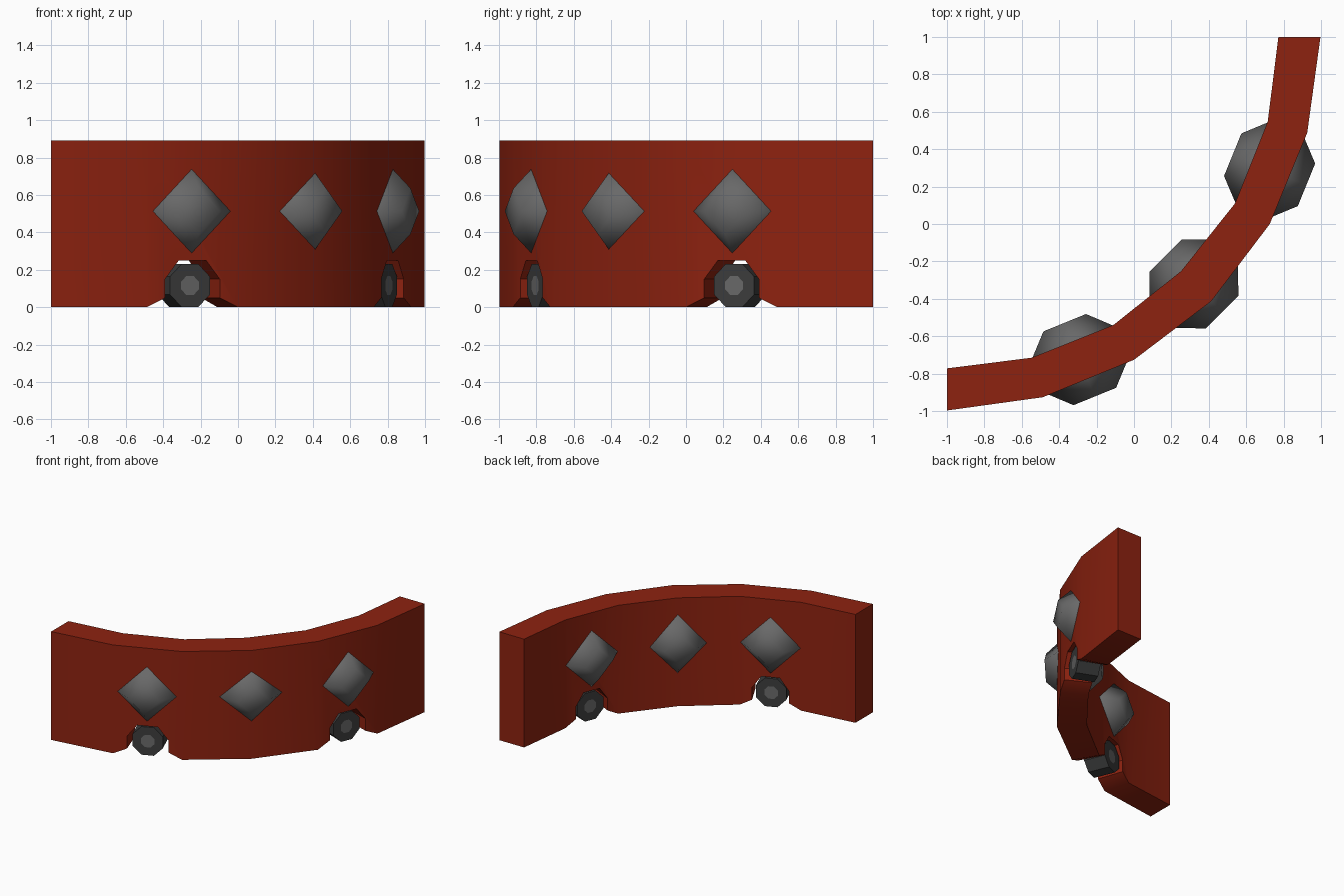
import bpy, bmesh, math
from mathutils import Vector, Matrix

if "Cube" in bpy.data.objects:
    bpy.data.objects.remove(bpy.data.objects["Cube"])

def material(name, rgb):
    m = bpy.data.materials.new(name)
    m.diffuse_color = (*rgb, 1)
    m.use_nodes = True
    m.node_tree.nodes["Principled BSDF"].inputs["Base Color"].default_value = m.diffuse_color
    return m

RED = material("brick red", (0.27, 0.016, 0.005))
STEEL = material("steel grey", (0.14, 0.14, 0.14))
RUBBER = material("dark rubber", (0.045, 0.046, 0.046))

def make_object(name, bm, mats, angle=None, matrix=None):
    bmesh.ops.remove_doubles(bm, verts=bm.verts, dist=0.0005)
    bmesh.ops.recalc_face_normals(bm, faces=bm.faces)
    me = bpy.data.meshes.new(name)
    bm.to_mesh(me)
    bm.free()
    for m in mats:
        me.materials.append(m)
    ob = bpy.data.objects.new(name, me)
    bpy.context.collection.objects.link(ob)
    if matrix:
        ob.matrix_world = matrix
    if angle is not None:
        bpy.ops.object.select_all(action='DESELECT')
        ob.select_set(True)
        bpy.context.view_layer.objects.active = ob
        bpy.ops.object.shade_smooth_by_angle(angle=math.radians(angle))
    return ob

def loft(rings):
    """Join closed rings of points and cap both ends."""
    bm = bmesh.new()
    loops = [[bm.verts.new(p) for p in r] for r in rings]
    n = len(loops[0])
    for a, b in zip(loops, loops[1:]):
        for i in range(n):
            j = (i + 1) % n
            bm.faces.new((a[i], a[j], b[j], b[i]))
    bm.faces.new(loops[0])
    bm.faces.new(loops[-1])
    return bm

def mirrored(half, mid):
    """Complete a path that is symmetric about the x = -y diagonal."""
    return half + [mid] + [(-y, -x) for x, y in reversed(half)]

outer = mirrored([(-1, -0.997), (-0.487, -0.926), (0, -0.726)], (0.413, -0.413))
inner = mirrored([(-1, -0.772), (-0.547, -0.715), (-0.11, -0.54)], (0.252, -0.252))
HEIGHT = 0.89
ARCH = [(0, 0), (0.2, 0.05), (0.2, 0.15), (0.35, 0.25),
        (0.65, 0.25), (0.8, 0.15), (0.8, 0.05), (1, 0)]
ARCHED = (1, 4)  # wall segments with a wheel arch

# Curved wall with two wheel arches
bm = bmesh.new()
last = len(outer) - 2
for s in range(last + 1):
    lower = ARCH if s in ARCHED else [(0, 0), (1, 0)]
    profile = lower + [(1, HEIGHT), (0, HEIGHT)]
    sides = []
    for path in (outer, inner):
        a, b = Vector(path[s]), Vector(path[s + 1])
        sides.append([bm.verts.new((*a.lerp(b, t), z)) for t, z in profile])
    o, i = sides
    bm.faces.new(o)
    bm.faces.new(list(reversed(i)))
    n = len(profile)
    for k in range(n):
        if (k == n - 3 and s != last) or (k == n - 1 and s != 0):
            continue  # shared with the neighbouring segment
        j = (k + 1) % n
        bm.faces.new((o[k], i[k], i[j], o[j]))
make_object("curved_wall", bm, [RED], 30)

def frame(x, y, z, degrees):
    return Matrix.Translation((x, y, z)) @ Matrix.Rotation(math.radians(degrees), 4, 'Z')

# Pointed studs that pass through the wall, diamond section with sloped ends
for name, x, y, deg, size in (("left_stud", -0.29, -0.725, 22.2, 1.0),
                              ("middle_stud", 0.32, -0.32, 45, 1.0),
                              ("right_stud", 0.725, 0.29, 67.8, 1.0)):
    rings = []
    for d, r in ((-0.213, 0.123), (-0.085, 0.25), (0.085, 0.25), (0.213, 0.123)):
        rings.append([(r, d, 0), (0, d, r), (-r, d, 0), (0, d, -r)])
    make_object(name, loft(rings), [STEEL], 180, frame(x, y, 0.513, deg))

# Eight-sided wheels with a grey hub on each face
for name, x, y, deg in (("left_wheel", -0.29, -0.725, 22.2),
                        ("right_wheel", 0.725, 0.29, 67.8)):
    rings = []
    for d, r in ((-0.088, 0.055), (-0.088, 0.125), (0.088, 0.125), (0.088, 0.055)):
        rings.append([(r * math.cos(a), d, r * math.sin(a))
                      for a in (math.radians(22.5 + 45 * k) for k in range(8))])
    bm = loft(rings)
    for f in bm.faces:
        f.material_index = 1 if len(f.verts) == 8 else 0
    make_object(name, bm, [RUBBER, STEEL], None, frame(x, y, 0.1155, deg))
